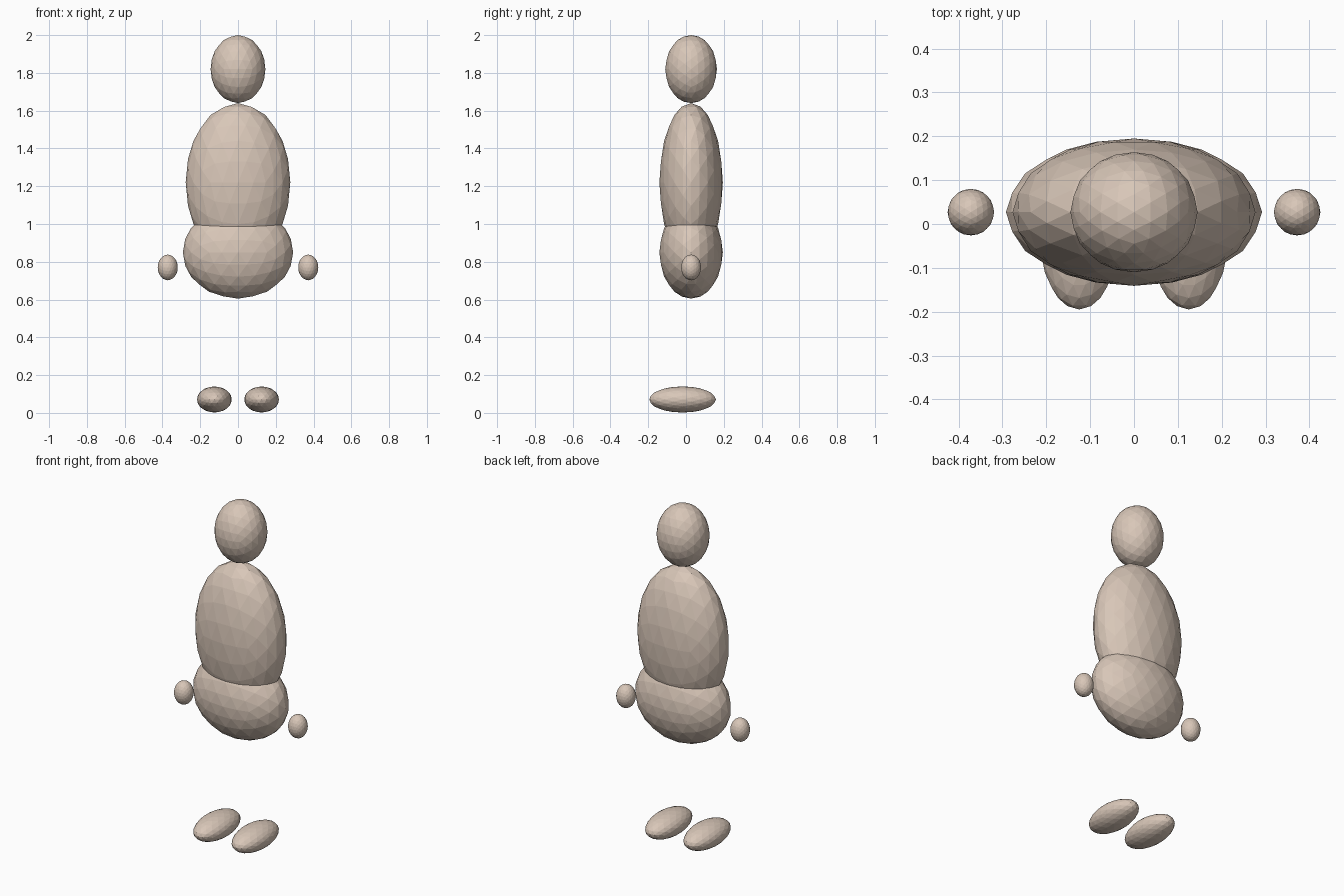
import bpy, bmesh, math
from mathutils import Matrix

cube = bpy.data.objects.get("Cube")
if cube:
    bpy.data.objects.remove(cube, do_unlink=True)

# One warm skin tone for the whole figure
skin = bpy.data.materials.new("warm_beige")
skin.use_nodes = True
colour = (0.69, 0.57, 0.48, 1)
skin.diffuse_color = colour
skin.node_tree.nodes["Principled BSDF"].inputs["Base Color"].default_value = colour

# Turn the icosphere so an edge, not a corner, points up: symmetric on all axes
TURN = Matrix.Rotation(math.pi / 2, 4, 'Z') @ Matrix.Rotation(-math.atan(2) / 2, 4, 'Y')


def ellipsoid(name, centre, radii):
    """Flat-faced low-poly ellipsoid."""
    bm = bmesh.new()
    bmesh.ops.create_icosphere(bm, subdivisions=3, radius=1, matrix=TURN)
    bmesh.ops.scale(bm, vec=radii, verts=bm.verts)
    mesh = bpy.data.meshes.new(name)
    bm.to_mesh(mesh)
    bm.free()
    mesh.materials.append(skin)
    obj = bpy.data.objects.new(name, mesh)
    obj.location = centre
    bpy.context.collection.objects.link(obj)


# Central column of body parts
BODY_Y = 0.027
ellipsoid("head", (0, BODY_Y, 1.82), (0.145, 0.137, 0.18))
ellipsoid("torso", (0, BODY_Y, 1.22), (0.277, 0.168, 0.42))
ellipsoid("pelvis", (0, BODY_Y, 0.85), (0.292, 0.168, 0.245))

# Hands and feet on both sides
for side, sx in (("left", 1), ("right", -1)):
    ellipsoid(side + "_hand", (sx * 0.372, BODY_Y, 0.77), (0.053, 0.053, 0.068))
    ellipsoid(side + "_foot", (sx * 0.125, -0.018, 0.071), (0.092, 0.177, 0.069))
